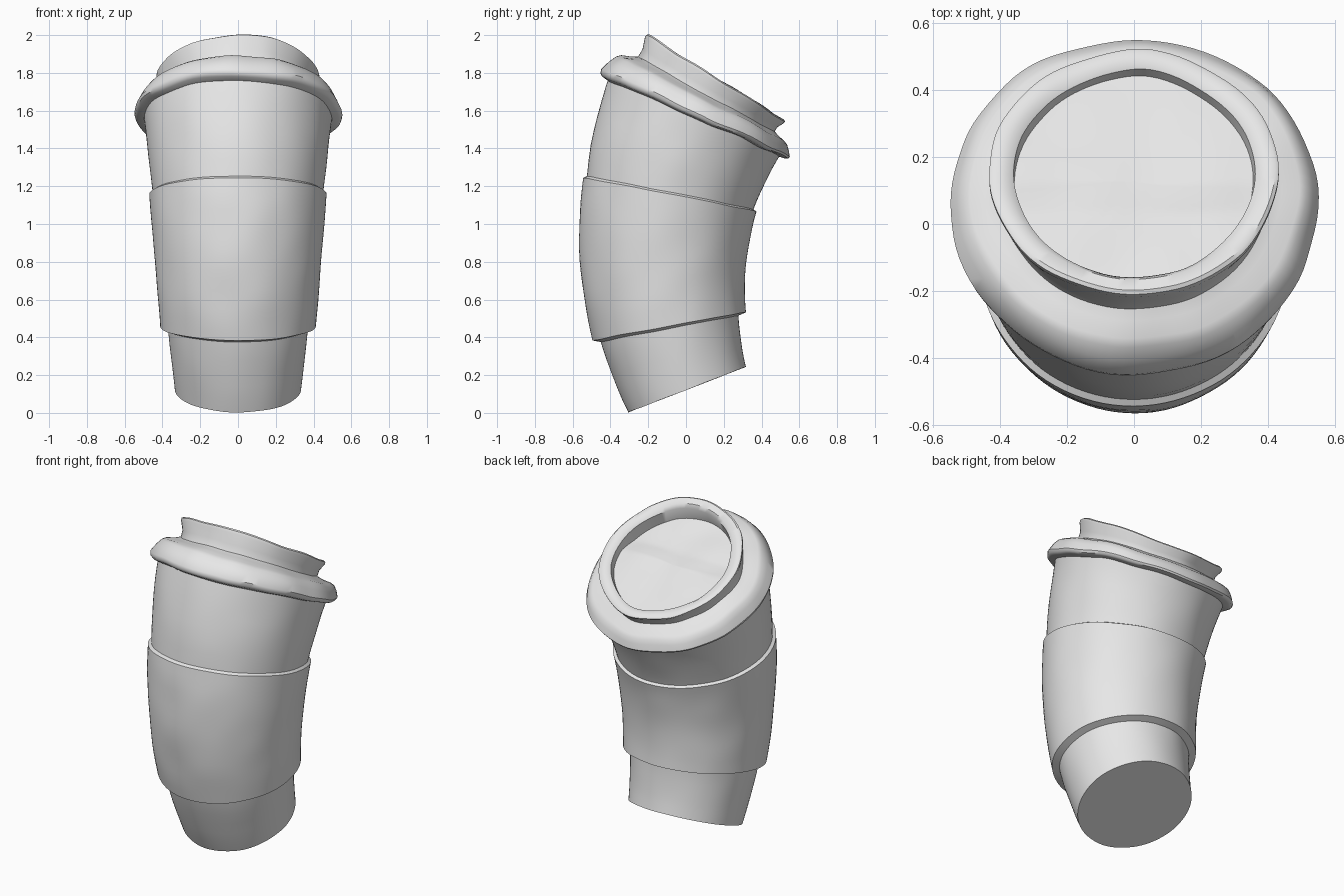
import bpy, bmesh, math
from mathutils import Vector, noise

SEGMENTS = 96
# The cup's axis is a circular arc: bend centre (y, z) and bend radius
BEND_Y, BEND_Z, BEND_RADIUS = 1.75, 0.8, 1.87

old = bpy.data.objects.get("Cube")
if old:
    bpy.data.objects.remove(old, do_unlink=True)

grey = bpy.data.materials.new("plain grey")
grey.use_nodes = True
grey.diffuse_color = (0.8, 0.8, 0.8, 1)
grey.node_tree.nodes["Principled BSDF"].inputs["Base Color"].default_value = grey.diffuse_color


def bent_point(radius, degrees, turn, front_dip):
    """Point of a round section, placed at an angle along the bent axis."""
    x, toward_back = radius * math.cos(turn), radius * math.sin(turn)
    sink = front_dip * min(max(-toward_back * 10, 0), 1)
    angle = math.radians(degrees - sink)
    reach = BEND_RADIUS - toward_back
    return Vector((x, BEND_Y - reach * math.cos(angle), BEND_Z + reach * math.sin(angle)))


def spin(name, profile, cap_start=False, cap_end=False, bump=0.004, front_dip=0):
    """Spin a (radius, axis degrees) profile round the bent axis, slightly uneven."""
    bm = bmesh.new()
    loops = []
    for radius, degrees in profile:
        loop = []
        for i in range(SEGMENTS):
            p = bent_point(radius, degrees, math.tau * i / SEGMENTS, front_dip)
            loop.append(bm.verts.new(p + noise.noise_vector(p * 5) * bump))
        loops.append(loop)
    for low, high in zip(loops, loops[1:]):
        for i in range(SEGMENTS):
            j = (i + 1) % SEGMENTS
            bm.faces.new((low[i], low[j], high[j], high[i]))
    if cap_start:
        bm.faces.new(loops[0][::-1])
    if cap_end:
        bm.faces.new(loops[-1])
    mesh = bpy.data.meshes.new(name)
    bm.to_mesh(mesh)
    bm.free()
    mesh.materials.append(grey)
    obj = bpy.data.objects.new(name, mesh)
    bpy.context.collection.objects.link(obj)
    bpy.ops.object.select_all(action="DESELECT")
    obj.select_set(True)
    bpy.context.view_layer.objects.active = obj
    bpy.ops.object.shade_smooth_by_angle(angle=math.radians(40))


def steps(start, end, count):
    """Evenly spaced values from start to end."""
    return [start + (end - start) * i / count for i in range(count + 1)]


def cup_radius(degrees):
    """Even taper of the paper cup along its axis."""
    return 0.41 + 0.0036 * degrees


def sleeve_radius(degrees):
    """The sleeve stands off the cup, more so at its lower end."""
    return cup_radius(degrees) + 0.03 - 0.001 * degrees


# Tapered paper cup with a flat base
spin("cup_body", [(cup_radius(a), a) for a in steps(-21.2, 25, 24)], cap_start=True)

# Sleeve round the middle, with both ends turned in to the cup
sleeve = [(sleeve_radius(a), a) for a in steps(-10.5, 11, 16)]
bottom_edge = (cup_radius(-11) - 0.01, -11)
top_edge = (cup_radius(11) - 0.01, 11.5)
spin("sleeve", [bottom_edge] + sleeve + [top_edge])

# Lid: rolled rim, shoulder, groove, flared collar and inner wall
spin("lid", [
    (0.49, 24),
    (0.53, 24.2),
    (0.545, 24.5),
    (0.55, 25),
    (0.53, 26.3),
    (0.51, 27.2),
    (0.49, 27.6),
    (0.44, 28),
    (0.41, 28.4),
    (0.41, 29.5),
    (0.43, 31),
    (0.43, 31.4),
    (0.42, 31.6),
    (0.38, 31.5),
    (0.36, 31),
    (0.35, 28),
], bump=0.012)

# Sunken lid top, stepping down toward the front
spin("lid_floor", [(r, 29.7) for r in steps(0.37, 0.01, 12)],
     cap_end=True, bump=0.01, front_dip=0.7)
